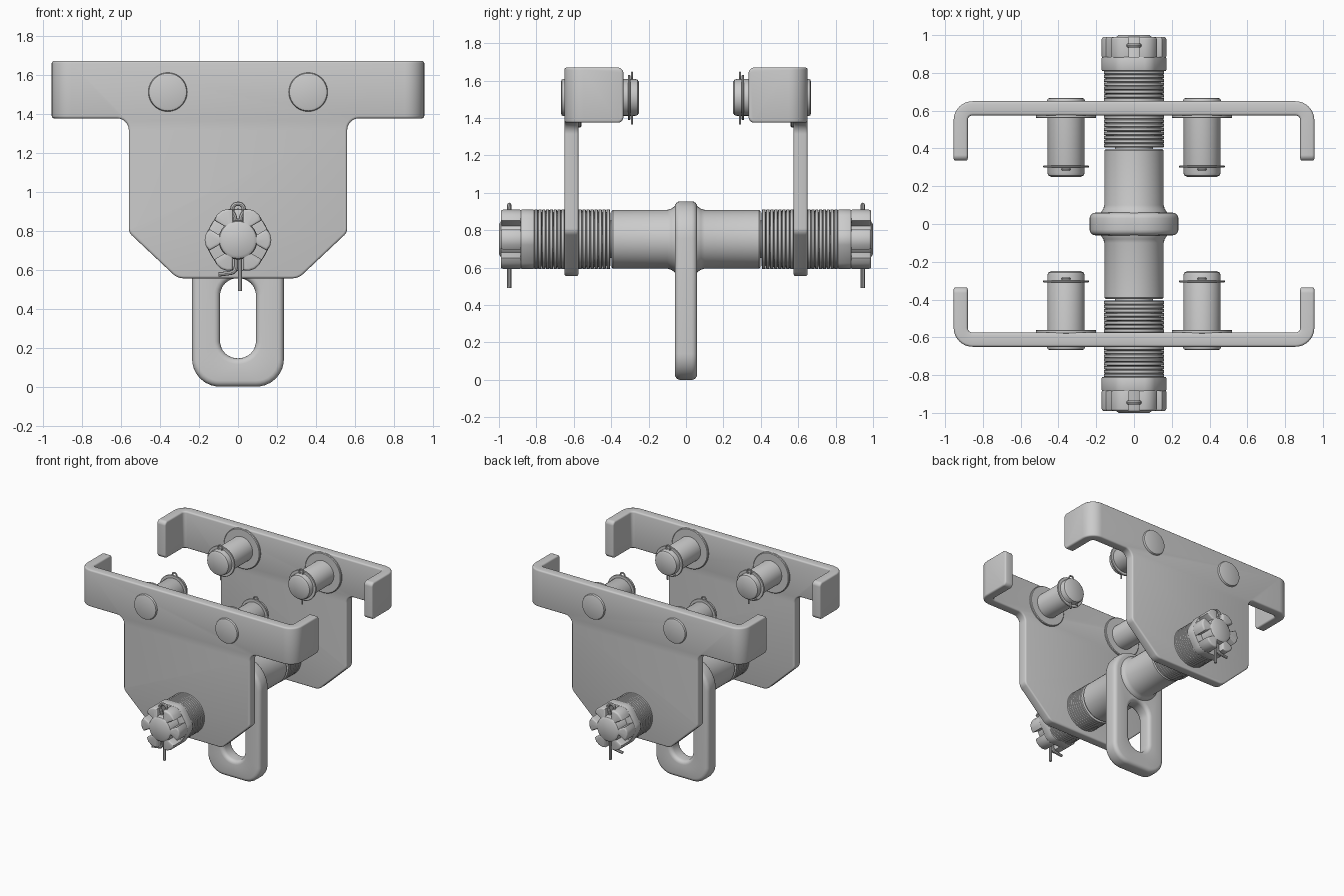
import bpy, bmesh, math
from mathutils import Vector

if "Cube" in bpy.data.objects:
    bpy.data.objects.remove(bpy.data.objects["Cube"])

AXIS_Z = 0.752   # height of the main bolt
PIN_Z = 1.51     # height of the roller pins
PLATE_Y = 0.6125
PLATE_T = 0.0375  # half thickness


def finish(name, bm):
    bmesh.ops.recalc_face_normals(bm, faces=bm.faces[:])
    me = bpy.data.meshes.new(name)
    bm.to_mesh(me)
    bm.free()
    ob = bpy.data.objects.new(name, me)
    bpy.context.collection.objects.link(ob)
    smooth(ob)
    return ob


def activate(ob):
    bpy.ops.object.select_all(action='DESELECT')
    ob.select_set(True)
    bpy.context.view_layer.objects.active = ob


def smooth(ob):
    activate(ob)
    bpy.ops.object.shade_smooth_by_angle(angle=math.radians(35))


def fillet(corners, steps=8):
    """Round the corners (x, z, radius) of a closed outline."""
    out, n = [], len(corners)
    for i, (x, z, r) in enumerate(corners):
        p = Vector((x, z))
        if r == 0:
            out.append(p)
            continue
        u = (Vector(corners[i - 1][:2]) - p).normalized()
        v = (Vector(corners[(i + 1) % n][:2]) - p).normalized()
        half = u.angle(v) / 2
        c = p + (u + v).normalized() * (r / math.sin(half))
        a = p + u * (r / math.tan(half)) - c
        b = p + v * (r / math.tan(half)) - c
        out += [c + a.lerp(b, k / steps).normalized() * r for k in range(steps + 1)]
    return out


def prism(outline, y0, y1, bevel, segs=3, hole=None):
    """Extrude an xz outline along y, with an optional matching hole, and round its rims."""
    bm = bmesh.new()
    loops = [[[bm.verts.new((p.x, y, p.y)) for p in loop] for y in (y0, y1)]
             for loop in ([outline, hole] if hole else [outline])]
    n = len(outline)
    for a, b in loops:
        for i in range(n):
            j = (i + 1) % n
            bm.faces.new((a[i], a[j], b[j], b[i]))
    for side in (0, 1):
        o = loops[0][side]
        if hole:
            h = loops[1][side]
            for i in range(n):
                j = (i + 1) % n
                bm.faces.new((o[i], o[j], h[j], h[i]))
        else:
            bm.faces.new(o)
    bmesh.ops.recalc_face_normals(bm, faces=bm.faces[:])
    rims = [e for e in bm.edges if abs(e.verts[0].co.y - e.verts[1].co.y) < 1e-6
            and e.calc_face_angle(0) > 1]
    bmesh.ops.bevel(bm, geom=rims, offset=bevel, segments=segs, profile=0.5,
                    affect='EDGES', clamp_overlap=True)
    return bm


def lathe(name, profile, x, z, s=1, n=40):
    """Turn (radius, y) points around a y-parallel axis."""
    bm = bmesh.new()
    rings = [[bm.verts.new((x + r * math.cos(2 * math.pi * k / n), s * y,
                            z + r * math.sin(2 * math.pi * k / n))) for k in range(n)]
             for r, y in profile]
    for a, b in zip(rings, rings[1:]):
        for i in range(n):
            j = (i + 1) % n
            bm.faces.new((a[i], a[j], b[j], b[i]))
    bm.faces.new(rings[0])
    bm.faces.new(rings[-1])
    return finish(name, bm)


def side_plate(name, s):
    """Flat plate whose upper arms are bent inwards at both ends."""
    r = 0.063
    a = 0.955 - PLATE_T - r
    arc = r * math.pi / 2
    end = a + arc + (PLATE_Y - r - 0.335)
    half = [(end, 1.67, 0.03), (end, 1.375, 0.03), (0.56, 1.375, 0.06),
            (0.56, 0.79, 0.05), (0.31, 0.555, 0.08)]
    outline = fillet(half + [(-x, z, f) for x, z, f in reversed(half)])
    bm = prism(outline, -PLATE_T, PLATE_T, 0.012)
    for sx in (-1, 1):
        for k in range(9):
            bmesh.ops.bisect_plane(bm, geom=bm.verts[:] + bm.edges[:] + bm.faces[:],
                                   plane_co=(sx * (a + arc * k / 8), 0, 0), plane_no=(1, 0, 0))
    for v in bm.verts:
        sx, d, t = (1 if v.co.x > 0 else -1), abs(v.co.x), v.co.y
        y = PLATE_Y + t
        if d > a:
            th = min((d - a) / r, math.pi / 2)
            d, y = (a + (r + t) * math.sin(th),
                    PLATE_Y - r + (r + t) * math.cos(th) - max(0, d - a - arc))
        v.co.x, v.co.y = sx * d, s * y
    finish(name, bm)


def washer_stack(name, y0, y1, s, count=8):
    step, prof = (y1 - y0) / count, []
    for i in range(count):
        y = y0 + i * step
        prof += [(0.143, y), (0.155, y + 0.001), (0.16, y + 0.004),
                 (0.16, y + step - 0.004), (0.155, y + step - 0.001)]
    lathe(name, prof + [(0.143, y1)], 0, AXIS_Z, s)


def castle_nut(name, s):
    """Hexagonal base with six slotted towers."""
    def ring(pts):
        return [Vector((x * math.cos(t) - z * math.sin(t), x * math.sin(t) + z * math.cos(t) + AXIS_Z))
                for t in (k * math.pi / 3 for k in range(6)) for x, z in pts]
    w, ap = 0.026, 0.155
    cx, cz = 0.165, 0.03     # trimmed hexagon corner
    base = ring([(cx, -cz), (0.171, 0), (cx, cz)])
    c, sn = math.cos(math.pi / 6), math.sin(math.pi / 6)

    def slot(r, off):        # point beside the slot in the middle of the next flat
        return (r * c - off * sn, r * sn + off * c)
    tower = ring([(cx, -cz), (0.171, 0), (cx, cz), slot(ap, -w), slot(0.095, -w),
                  slot(0.095, w), slot(ap, w)])
    finish(name + "_base", prism(base, s * 0.81, s * 0.885, 0.006, 2))
    finish(name + "_towers", prism(tower, s * 0.875, s * 0.99, 0.012, 3))


def split_pin(name, x, y, z, k, rad):
    """Looped wire with one straight leg and one bent leg."""
    pts = [(-0.1, -0.14), (-0.05, -0.135), (-0.01, -0.125), (-0.01, -0.05), (-0.009, 0.15),
           (-0.034, 0.185), (-0.022, 0.222), (0.022, 0.222), (0.034, 0.185),
           (0.009, 0.15), (0.01, -0.05), (0.01, -0.225)]
    cu = bpy.data.curves.new(name, 'CURVE')
    cu.dimensions = '3D'
    cu.bevel_depth, cu.bevel_resolution, cu.use_fill_caps = rad, 2, True
    sp = cu.splines.new('NURBS')
    sp.points.add(len(pts) - 1)
    for p, (px, pz) in zip(sp.points, pts):
        p.co = (x + px * k, y, z + pz * k, 1)
    sp.order_u, sp.use_endpoint_u, sp.resolution_u = 3, True, 5
    ob = bpy.data.objects.new(name, cu)
    bpy.context.collection.objects.link(ob)
    activate(ob)
    bpy.ops.object.convert(target='MESH')
    smooth(bpy.context.view_layer.objects.active)


# centre link with slot
outer = fillet([(-0.235, 0, 0.14), (0.235, 0, 0.14), (0.235, 0.955, 0.2), (-0.235, 0.955, 0.2)])
inner = fillet([(-0.092, 0.145, 0.088), (0.092, 0.145, 0.088),
                (0.092, 0.555, 0.088), (-0.092, 0.555, 0.088)])
finish("centre_link", prism(outer, -0.06, 0.06, 0.03, 4, inner))

# main bolt and the sleeve flaring into the link
lathe("main_bolt", [(0.08, -1.0), (0.095, -0.99), (0.1, -0.975),
                    (0.1, 0.975), (0.095, 0.99), (0.08, 1.0)], 0, AXIS_Z)
sleeve = [(0.15, 0.398), (0.157, 0.39), (0.157, 0.1), (0.163, 0.08), (0.178, 0.058)]
lathe("sleeve", sleeve + [(r, -y) for r, y in reversed(sleeve)], 0, AXIS_Z)

for s, side in ((-1, "front"), (1, "back")):
    side_plate(side + "_plate", s)
    washer_stack(side + "_inner_washers", 0.405, 0.577, s)
    washer_stack(side + "_outer_washers", 0.648, 0.812, s)
    castle_nut(side + "_castle_nut", s)
    split_pin(side + "_split_pin", 0, s * 0.945, 0.715, 1, 0.011)
    # roller pins with flange, retaining washer and small split pin
    for x, lr in ((-0.36, "left"), (0.36, "right")):
        tag = f"{side}_{lr}_"
        lathe(tag + "roller_pin", [(0.085, 0.668), (0.096, 0.664), (0.1, 0.655), (0.098, 0.63),
                                   (0.098, 0.27), (0.094, 0.258), (0.08, 0.25)], x, PIN_Z, s)
        lathe(tag + "flange", [(0.155, 0.58), (0.16, 0.576), (0.16, 0.565), (0.155, 0.56)], x, PIN_Z, s)
        lathe(tag + "retaining_washer", [(0.118, 0.31), (0.121, 0.307), (0.121, 0.301), (0.118, 0.298)],
              x, PIN_Z, s)
        split_pin(tag + "small_split_pin", x, s * 0.289, PIN_Z - 0.005, 0.62, 0.006)
